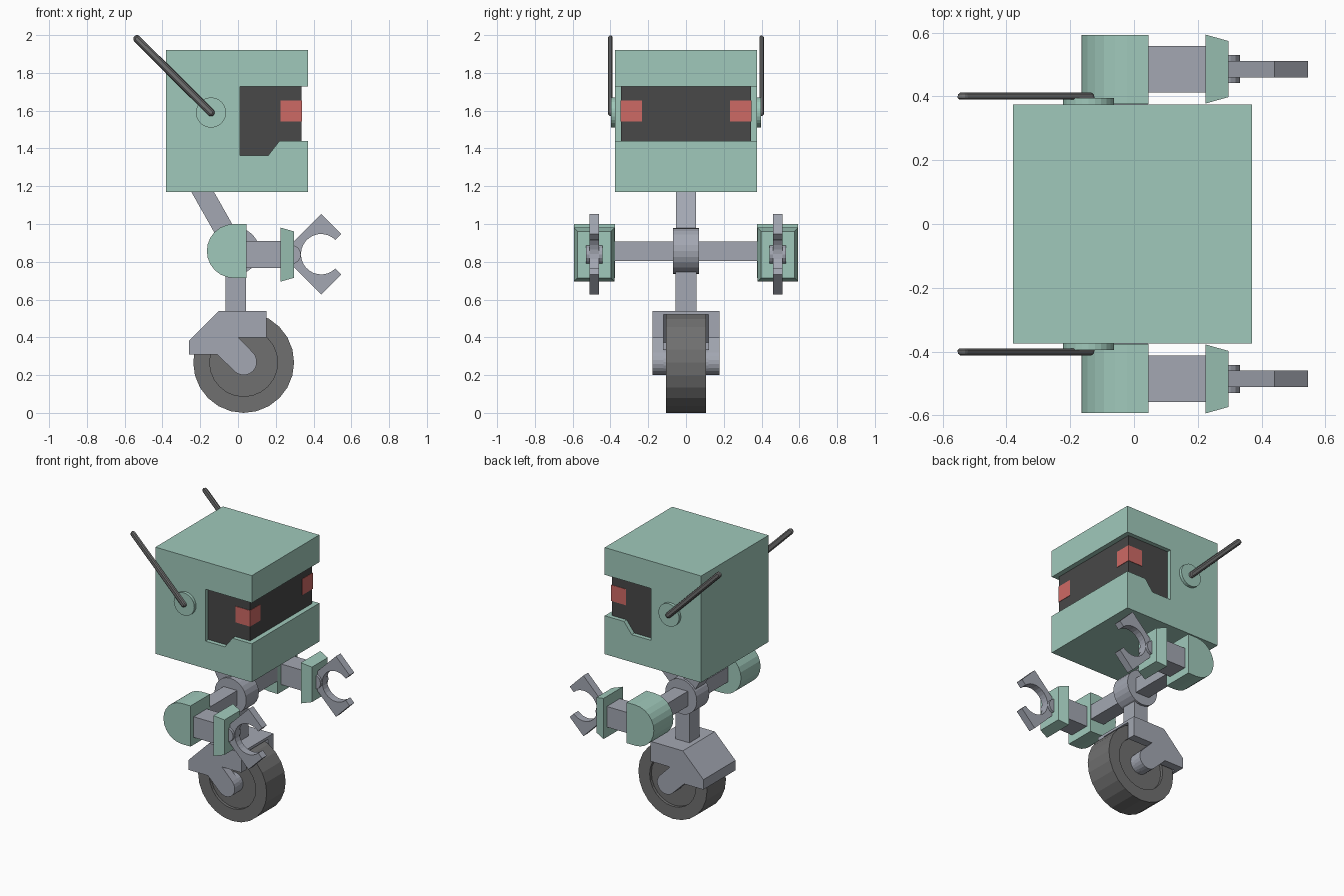
import bpy, bmesh, math

if "Cube" in bpy.data.objects:
    bpy.data.objects.remove(bpy.data.objects["Cube"])


def material(name, rgb):
    m = bpy.data.materials.new(name)
    lin = [(c / 255 / 12.92) if c < 10 else ((c / 255 + 0.055) / 1.055) ** 2.4 for c in rgb]
    m.diffuse_color = (*lin, 1)
    m.use_nodes = True
    m.node_tree.nodes["Principled BSDF"].inputs["Base Color"].default_value = m.diffuse_color
    return m


GREEN = material("mint green", (160, 201, 187))
GREY = material("metal grey", (163, 167, 178))
RUBBER = material("rubber grey", (112, 112, 112))
DARK = material("visor dark", (72, 72, 72))
RED = material("eye red", (206, 106, 101))


def loft(name, rings, mat):
    """Join rings of 3D points in order and cap both ends."""
    bm = bmesh.new()
    loops = [[bm.verts.new(p) for p in ring] for ring in rings]
    n = len(loops[0])
    for a, b in zip(loops, loops[1:]):
        for i in range(n):
            bm.faces.new((a[i], a[(i + 1) % n], b[(i + 1) % n], b[i]))
    bm.faces.new(loops[0])
    bm.faces.new(loops[-1])
    bmesh.ops.recalc_face_normals(bm, faces=bm.faces)
    me = bpy.data.meshes.new(name)
    bm.to_mesh(me)
    bm.free()
    me.materials.append(mat)
    ob = bpy.data.objects.new(name, me)
    bpy.context.collection.objects.link(ob)
    return ob


def layers(name, pairs, mat):
    """Loft side profiles (x, z), each placed at its own y."""
    return loft(name, [[(x, y, z) for x, z in pts] for pts, y in pairs], mat)


def prism(name, pts, y0, y1, mat):
    return layers(name, [(pts, y0), (pts, y1)], mat)


def box(name, x0, x1, y0, y1, z0, z1, mat):
    return prism(name, [(x0, z0), (x1, z0), (x1, z1), (x0, z1)], y0, y1, mat)


def arc(cx, cz, r, a0, a1, n):
    return [(cx + r * math.cos(math.radians(a0 + (a1 - a0) * i / n)),
             cz + r * math.sin(math.radians(a0 + (a1 - a0) * i / n))) for i in range(n + 1)]


def circle(cx, cz, r, n=24):
    return arc(cx, cz, r, 0, 360, n)[:-1]


# Head shell with the visor opening, and the recessed visor
prism("head", [(-.38, 1.17), (.37, 1.17), (.37, 1.44), (.22, 1.44), (.16, 1.363), (.01, 1.363),
               (.01, 1.728), (.37, 1.728), (.37, 1.92), (-.38, 1.92)], -.375, .375, GREEN)
prism("visor", [(.0, 1.358), (.16, 1.358), (.22, 1.435), (.335, 1.435), (.335, 1.733), (.0, 1.733)],
      -.345, .345, DARK)

# Neck, hub, lower post and shoulder axle
prism("neck", [(-.25, 1.175), (-.13, 1.175), (.05, .857), (-.07, .857)], -.054, .054, GREY)
prism("hub", circle(-.01, .857, .123), -.07, .07, GREY)
box("lower_post", -.065, .042, -.055, .055, .53, .8, GREY)
box("shoulder_axle", -.063, .043, -.4, .4, .803, .908, GREY)

# Wheel with recessed sides, axle and fork
WX, WZ, R = .03, .267, .267
rim, tyre = circle(WX, WZ, .18), circle(WX, WZ, R)
layers("wheel", [(rim, -.085), (rim, -.105), (tyre, -.105), (tyre, .105), (rim, .105), (rim, .085)], RUBBER)
prism("wheel_axle", circle(WX, .27, .069), -.125, .125, GREY)
prism("fender", [(-.26, .31), (-.26, .38), (-.1, .54), (.15, .54), (.15, .522),
                 (-.09, .522), (-.238, .372), (-.238, .31)], -.12, .12, GREY)
fork = ([(-.26, .31), (-.11, .31)] + arc(WX, .27, .07, 225, 405, 10)
        + [(0, .4), (.15, .4), (.15, .54), (-.1, .54), (-.26, .38)])

# Profiles for the arms and antennas
shoulder = [(.046, .714), (.046, 1.0)] + arc(-.022, .857, .143, 90, 270, 12)
CX, CZ, D = .44, .84, .213
claw = ([(.285, CZ - D + .155), (CX, CZ - D), (CX + .106, CZ - .107)]
        + arc(CX, CZ, .107, 315, 45, 20)
        + [(CX + .106, CZ + .107), (CX, CZ + D), (.285, CZ + D - .155)])


def rod(r):
    return arc(-.143, 1.59, r, -135, 45, 6) + arc(-.535, 1.98, r, 45, 225, 6)


# Parts found on both sides
for side, s in (("right", -1), ("left", 1)):
    prism(f"{side}_fork", fork, .12 * s, .178 * s, GREY)
    prism(f"{side}_ear", circle(-.143, 1.59, .08), .37 * s, .396 * s, GREEN)
    layers(f"{side}_antenna", [(rod(.012), .390 * s), (rod(.02), .396 * s), (rod(.017), .407 * s),
                               (rod(.009), .413 * s)], RUBBER)
    # Eye: two thin plates meeting at the visor corner
    box(f"{side}_eye_side", .225, .338, .342 * s, .348 * s, 1.542, 1.655, RED)
    box(f"{side}_eye_front", .332, .338, .233 * s, .3475 * s, 1.542, 1.655, RED)
    # Arm: shoulder, forearm, tapered wrist, pivot and claw
    y = .486 * s
    prism(f"{side}_shoulder", shoulder, .376 * s, .593 * s, GREEN)
    box(f"{side}_forearm", .04, .23, y - .073, y + .073, .766, .911, GREY)
    loft(f"{side}_wrist", [[(x, y + i * hy, .838 + k * hz) for i, k in ((-1, -1), (1, -1), (1, 1), (-1, 1))]
                           for x, hy, hz in ((.225, .108, .143), (.296, .088, .123))], GREEN)
    prism(f"{side}_claw_pivot", circle(.283, .838, .05, 16), y - .044, y + .044, GREY)
    prism(f"{side}_claw", claw, y - .026, y + .026, GREY)
